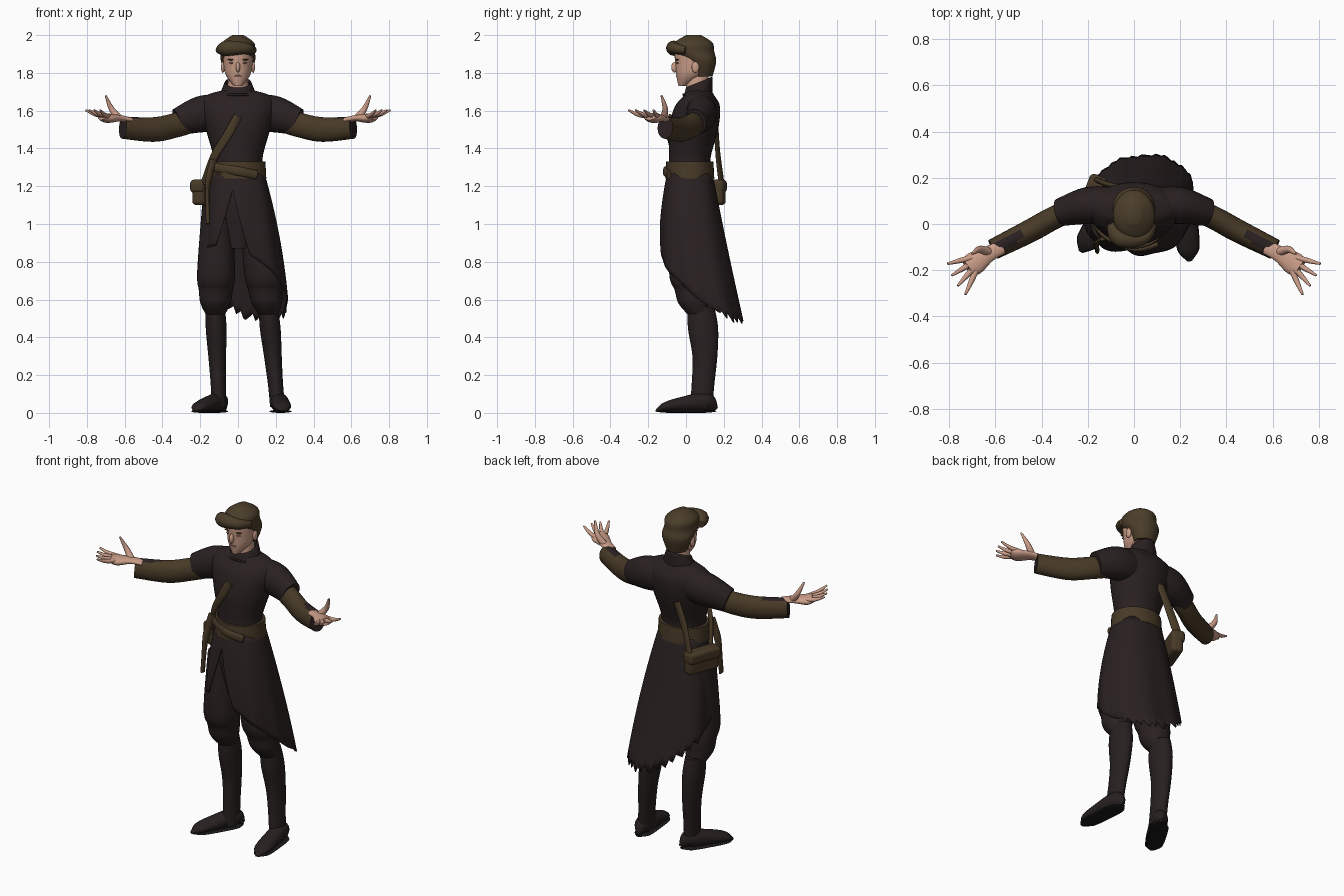
import bpy, bmesh
from math import sin, cos, pi, radians
from mathutils import Vector, Matrix

cube = bpy.data.objects.get("Cube")
if cube:
    bpy.data.objects.remove(cube, do_unlink=True)


def material(name, *rgb):
    mat = bpy.data.materials.new(name)
    mat.use_nodes = True
    mat.diffuse_color = (*rgb, 1)
    mat.node_tree.nodes["Principled BSDF"].inputs["Base Color"].default_value = (*rgb, 1)
    return mat


cloth = material("dark_cloth", .023, .015, .015)
boot_leather = material("boot_leather", .02, .014, .014)
sole_black = material("sole_black", .01, .01, .01)
olive = material("olive_leather", .065, .042, .02)
hair_brown = material("hair_brown", .07, .047, .023)
skin = material("skin", .6, .34, .25)
skin_shade = material("skin_shade", .32, .16, .12)


def finish(name, mat, bm):
    bmesh.ops.recalc_face_normals(bm, faces=bm.faces)
    mesh = bpy.data.meshes.new(name)
    bm.to_mesh(mesh)
    bm.free()
    mesh.materials.append(mat)
    mesh.shade_smooth()
    mesh.set_sharp_from_angle(angle=radians(50))
    ob = bpy.data.objects.new(name, mesh)
    bpy.context.collection.objects.link(ob)
    return ob


def join_rings(name, mat, rings, caps=True):
    """Join closed rings of points into a surface."""
    bm = bmesh.new()
    loops = [[bm.verts.new(point) for point in ring] for ring in rings]
    count = len(loops[0])
    for low, high in zip(loops, loops[1:]):
        for i in range(count):
            j = (i + 1) % count
            bm.faces.new((low[i], low[j], high[j], high[i]))
    if caps:
        bm.faces.new(loops[0])
        bm.faces.new(loops[-1])
    return finish(name, mat, bm)


def smooth(rows, steps=5):
    """Pass a smooth curve through rows of numbers."""
    result = []
    last = len(rows) - 1
    for i in range(last):
        four = rows[max(i - 1, 0)], rows[i], rows[i + 1], rows[min(i + 2, last)]
        for k in range(steps):
            t = k / steps
            result.append([q + t / 2 * (r - p + t * (2*p - 5*q + 4*r - s + t * (3*(q - r) + s - p)))
                           for p, q, r, s in zip(*four)])
    return result + [list(rows[last])]


def sweep(name, mat, rows, level=False, caps=True, sides=24):
    """Ellipses (x, y, z, half width, half depth), level or square to their path."""
    rows = smooth(rows)
    centres = [Vector(row[:3]) for row in rows]
    rings = []
    for i, centre in enumerate(centres):
        across, up = Vector((1, 0, 0)), Vector((0, 1, 0))
        if not level:
            along = centres[min(i + 1, len(centres) - 1)] - centres[max(i - 1, 0)]
            across = along.cross((0, 0, 1)).normalized()
            up = across.cross(along).normalized()
        width, depth = rows[i][3:]
        angles = [2 * pi * k / sides for k in range(sides)]
        rings.append([centre + across * width * cos(a) + up * depth * sin(a) for a in angles])
    return join_rings(name, mat, rings, caps)


def column(name, mat, rows, x_top=0, x_end=0, caps=True, sides=32):
    """Level ellipses (z, y, half width, half depth) on an upright or leaning axis."""
    first, last = rows[0][0], rows[-1][0]
    full = [(x_top + (x_end - x_top) * (first - z) / (first - last), y, z, width, depth)
            for z, y, width, depth in rows]
    return sweep(name, mat, full, True, caps, sides)


def tube(name, mat, rows, squash=1.0, flip=1):
    """Tube through (x, y, z, half width); squash sets its height."""
    return sweep(name, mat, [(x * flip, y, z, r, r * squash) for x, y, z, r in rows])


def strap(name, points, half=.012):
    tube(name, olive, [(*point, half) for point in points], 2)


def ball(name, mat, centre, size):
    bm = bmesh.new()
    place = Matrix.Translation(centre) @ Matrix.Diagonal((*size, 1))
    bmesh.ops.create_uvsphere(bm, u_segments=16, v_segments=10, radius=1, matrix=place)
    finish(name, mat, bm)


def box(name, mat, centre, size, turn):
    bm = bmesh.new()
    place = Matrix.Translation(centre) @ Matrix.Rotation(turn, 4, 'Z') @ Matrix.Diagonal((*size, 1))
    bmesh.ops.create_cube(bm, size=1, matrix=place)
    bevel = finish(name, mat, bm).modifiers.new("round", 'BEVEL')
    bevel.width, bevel.segments = .02, 3


# Tunic body, collar and belt
column("tunic_body", cloth, [(1.26, .02, .14, .12), (1.35, .02, .13, .11), (1.5, .04, .17, .13),
       (1.62, .06, .2, .12), (1.68, .07, .17, .08), (1.71, .07, .07, .06)])
collar = column("collar", cloth, [(1.68, .06, .1, .08), (1.75, .07, .07, .07)], caps=False)
for vert in collar.data.vertices:
    if vert.co.z > 1.7:
        vert.co.z += (vert.co.y - .07) * .4
collar.modifiers.new("thickness", 'SOLIDIFY').thickness = .008
column("belt", olive, [(1.24, .02, .15, .13), (1.33, .02, .145, .125)])
strap("belt_fold", [(-.12, -.06, 1.3), (0, -.11, 1.28), (.1, -.09, 1.26)])

# Skirt with a front opening and a slanting ragged hem
waist, steps, levels = 1.27, 120, 16
rings = []
for level in range(levels + 1):
    drop = level / levels
    ring = []
    for i in range(steps):
        a = 2 * pi * i / steps - pi
        hem = .69 + .17 * cos(a) - .1 * sin(a) + .31 * max(0, 1 - abs(a + .2) / .42)
        if abs(a) > 2:
            hem += (i * 5 % 7 - 3) * .007
        t = drop * (waist - hem) / .8
        swell = 2 * t - t * t
        fold = (1 + .02 * drop * cos(9 * a)) * (sin(a)**4 + cos(a)**4) ** -.08
        ring.append((.03 * t + (.14 + .1 * swell) * fold * sin(a),
                     .02 + .09 * t * t - (.12 + .08 * swell) * fold * cos(a),
                     waist + drop * (hem - waist)))
    rings.append(ring)
skirt = join_rings("skirt", cloth, rings, caps=False)
skirt.modifiers.new("thickness", 'SOLIDIFY').thickness = .006

# Trousers and boots
column("hips", cloth, [(1.25, .02, .12, .09), (1.1, .02, .14, .11), (.87, .02, .08, .07)])
trouser = [(1.1, .02, .08, .1), (.75, .01, .1, .1), (.65, .03, .09, .09), (.58, .04, .08, .08),
           (.52, .07, .05, .06)]
shaft = [(.56, .08, .05, .07), (.45, .09, .055, .08), (.3, .1, .047, .066), (.15, .09, .04, .06),
         (.03, .08, .04, .06)]


def leg(side, hip, knee, ankle, heel, toe):
    column(side + "_trouser", cloth, trouser, hip, knee)
    column(side + "_boot_shaft", boot_leather, shaft, knee, ankle)
    foot, sole = [], []
    for i in range(9):
        t = i / 8
        rounding = max(.2, (1 - abs(2 * t - 1)**4) ** .5)
        tall, width = (.062 - .04 * t) * rounding, .05 * rounding
        x, y = Vector(heel).lerp(Vector(toe), t)
        foot.append((x, y, tall + .006, width, tall))
        sole.append((x, y, .008, width * 1.06))
    sweep(side + "_boot_foot", boot_leather, foot)
    tube(side + "_sole", sole_black, sole, .15)


leg("left", .09, .16, .21, (.21, .16), (.24, -.16))
leg("right", -.11, -.12, -.1, (-.07, .15), (-.23, -.12))

# Arms and hands, one side mirrored from the other
for side, flip in (("left_", 1), ("right_", -1)):
    tube(side + "short_sleeve", cloth, [(.1, .08, 1.59, .08), (.2, .08, 1.58, .08),
         (.32, .05, 1.54, .06)], 1.2, flip)
    sleeve = tube(side + "long_sleeve", olive, [(.24, .07, 1.55, .05), (.34, .03, 1.52, .05),
                  (.45, -.03, 1.5, .05), (.61, -.11, 1.51, .045)], 1.3, flip)
    # Dark cuff lining and forearm patch
    sleeve.data.materials.append(cloth)
    for face in sleeve.data.polygons:
        patch = abs(face.center.x) > .49 and face.normal.z > .75
        face.material_index = int(patch or len(face.vertices) > 4)
    tube(side + "palm", skin, [(.57, -.1, 1.55, .03), (.63, -.13, 1.56, .035),
         (.69, -.17, 1.56, .05), (.72, -.19, 1.57, .04)], .5, flip)
    tube(side + "thumb", skin, [(.63, -.12, 1.56, .02), (.67, -.11, 1.61, .015),
         (.7, -.13, 1.68, .005)], 1, flip)
    for i, finger in enumerate(("index", "middle", "ring", "little")):
        base = Vector((.7 - .005 * i, -.145 - .02 * i, 1.57))
        reach = Vector((cos(.25 + .3 * i), -sin(.25 + .3 * i), .3)) * .11
        bend = base + reach / 2 - Vector((0, 0, .007))
        tube(side + finger + "_finger", skin,
             [(*base, .013), (*bend, .011), (*(base + reach), .005)], 1, flip)

# Neck, head and face
column("neck", skin, [(1.67, .06, .06, .06), (1.8, .06, .05, .06)])
column("head", skin, [(1.73, -.02, .02, .02), (1.78, .02, .06, .07), (1.83, .04, .075, .095),
       (1.93, .04, .078, .1), (1.97, .04, .05, .07)])
ball("nose", skin, (0, -.06, 1.83), (.012, .018, .028))
ball("lips", skin_shade, (0, -.046, 1.784), (.02, .008, .005))
for side, flip in (("left_", 1), ("right_", -1)):
    ball(side + "brow", hair_brown, (flip * .035, -.046, 1.87), (.022, .01, .004))
    ball(side + "eye", skin_shade, (flip * .033, -.045, 1.853), (.014, .008, .005))
    ball(side + "ear", skin, (flip * .08, .05, 1.83), (.01, .02, .03))

# Hair cap and swept fringe
column("hair_cap", hair_brown, [(1.78, .09, .06, .05), (1.86, .08, .09, .08), (1.91, .04, .09, .11),
       (1.96, .04, .085, .1), (2, .04, .03, .04)])
tube("hair_fringe", hair_brown, [(.08, 0, 1.92, .02), (.04, -.06, 1.93, .03),
     (-.06, -.06, 1.93, .04), (-.1, 0, 1.92, .02)])

# Shoulder strap, hanging tail and hip bag
strap("front_strap", [(0, -.08, 1.57), (-.05, -.09, 1.48), (-.13, -.05, 1.35), (-.18, .02, 1.22)])
strap("back_strap", [(-.05, .16, 1.5), (-.11, .17, 1.36), (-.16, .19, 1.2)])
strap("strap_tail", [(-.13, -.06, 1.34), (-.16, -.08, 1.2), (-.16, -.11, 1)], .01)
box("hip_bag", olive, (-.18, .11, 1.16), (.07, .2, .12), -.36)
box("bag_flap", olive, (-.185, .11, 1.2), (.08, .21, .07), -.36)
